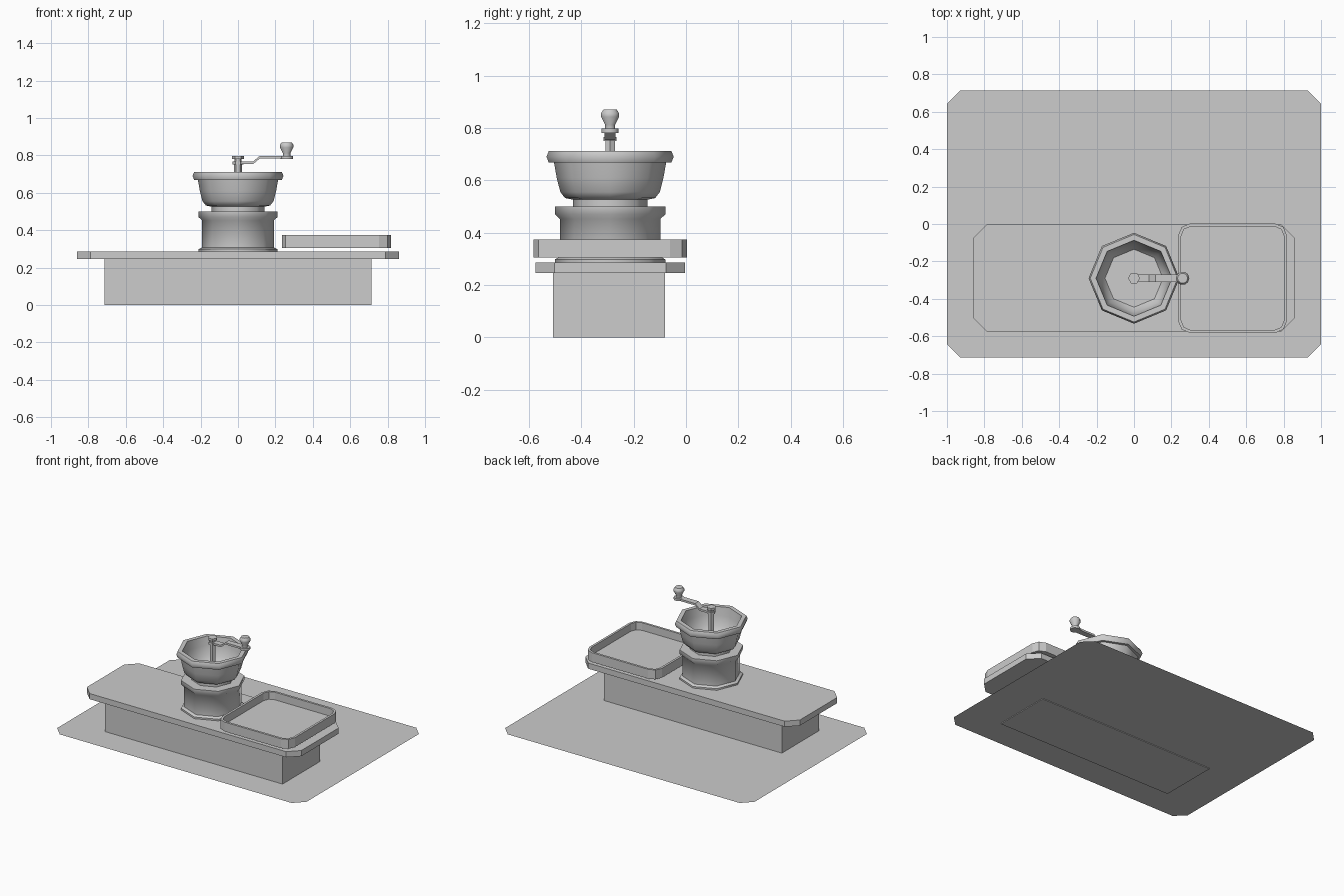
import bpy, bmesh, math

if "Cube" in bpy.data.objects:
    bpy.data.objects.remove(bpy.data.objects["Cube"])

grey = bpy.data.materials.new("light grey")
grey.diffuse_color = (0.604, 0.604, 0.604, 1)
grey.use_nodes = True
grey.node_tree.nodes["Principled BSDF"].inputs["Base Color"].default_value = grey.diffuse_color


def finish(name, bm, smooth=None):
    """Turn a bmesh into a named object, smoothed below the given angle."""
    bmesh.ops.recalc_face_normals(bm, faces=bm.faces)
    me = bpy.data.meshes.new(name)
    bm.to_mesh(me)
    bm.free()
    me.materials.append(grey)
    ob = bpy.data.objects.new(name, me)
    bpy.context.collection.objects.link(ob)
    if smooth:
        bpy.ops.object.select_all(action='DESELECT')
        ob.select_set(True)
        bpy.context.view_layer.objects.active = ob
        bpy.ops.object.shade_smooth_by_angle(angle=math.radians(smooth))
    return ob


def outline(x0, x1, y0, y1, cut, seg=1):
    """Rectangle with corners cut (seg=1) or rounded."""
    pts = []
    corners = [(x1 - cut, y1 - cut), (x0 + cut, y1 - cut),
               (x0 + cut, y0 + cut), (x1 - cut, y0 + cut)]
    for i, (cx, cy) in enumerate(corners):
        for s in range(seg + 1):
            a = math.pi / 2 * (i + s / seg)
            pts.append((cx + cut * math.cos(a), cy + cut * math.sin(a)))
    return pts


def loft(name, rings, smooth=None):
    """Skin equal-length rings of 3D points and cap both ends."""
    bm = bmesh.new()
    rows = [[bm.verts.new(p) for p in r] for r in rings]
    n = len(rows[0])
    for a, b in zip(rows, rows[1:]):
        for i in range(n):
            j = (i + 1) % n
            bm.faces.new((a[i], a[j], b[j], b[i]))
    bm.faces.new(rows[0])
    bm.faces.new(rows[-1])
    return finish(name, bm, smooth)


def level(pts, z):
    return [(x, y, z) for x, y in pts]


def lathe(name, profile, sides, cx, cy, smooth):
    rings = [[(cx + r * math.cos(math.tau * i / sides),
               cy + r * math.sin(math.tau * i / sides), z)
              for i in range(sides)] for r, z in profile]
    return loft(name, rings, smooth)


# Floor mat: a single flat sheet
bm = bmesh.new()
bm.faces.new([bm.verts.new(p) for p in level(outline(-1, 1, -0.714, 0.714, 0.07), 0.005)])
mat = finish("floor_mat", bm)

# Counter base and chamfered top
base = [(0.713, -0.08), (-0.713, -0.08), (-0.713, -0.508), (0.713, -0.508)]
loft("counter_base", [level(base, 0), level(base, 0.25)])
top = outline(-0.86, 0.86, -0.575, -0.004, 0.072)
loft("counter_top", [level(top, 0.245), level(top, 0.286)])

# Open tray with thin walls
outer = outline(0.236, 0.818, -0.583, 0.003, 0.065, 2)
inner = outline(0.252, 0.802, -0.567, -0.013, 0.052, 2)
loft("tray", [level(outer, 0.305), level(outer, 0.373),
              level(inner, 0.373), level(inner, 0.318)])

# Grinder body with foot and collar, then the open bowl
CY = -0.29
lathe("grinder_body", [(0.211, 0.284), (0.211, 0.298), (0.192, 0.308), (0.192, 0.452),
                       (0.211, 0.47), (0.211, 0.5), (0.142, 0.5), (0.142, 0.53)],
      8, 0, CY, 46)
lathe("grinder_bowl", [(0.142, 0.526), (0.172, 0.532), (0.19, 0.555), (0.204, 0.61),
                       (0.214, 0.667), (0.234, 0.667), (0.243, 0.69), (0.234, 0.712),
                       (0.203, 0.712), (0.195, 0.65), (0.182, 0.58), (0.155, 0.545)],
      8, 0, CY, 46)

# Crank shaft with two collars
lathe("crank_shaft", [(0.021, 0.54), (0.021, 0.75), (0.029, 0.75), (0.029, 0.766),
                      (0.02, 0.766), (0.02, 0.78), (0.032, 0.78), (0.032, 0.797)],
      6, 0, CY, 46)

# Stepped crank arm
path = [(-0.01, 0.76), (0.08, 0.76), (0.115, 0.789), (0.265, 0.789)]
loft("crank_arm", [[(x, CY - 0.021, z - 0.007), (x, CY + 0.021, z - 0.007),
                    (x, CY + 0.021, z + 0.007), (x, CY - 0.021, z + 0.007)]
                   for x, z in path])

# Crank disc and knob
KX = 0.26
lathe("crank_disc", [(0.034, 0.781), (0.034, 0.797)], 10, KX, CY, 46)
lathe("crank_knob", [(0.02, 0.797), (0.02, 0.812), (0.036, 0.842), (0.036, 0.856),
                     (0.027, 0.87)], 10, KX, CY, 46)
